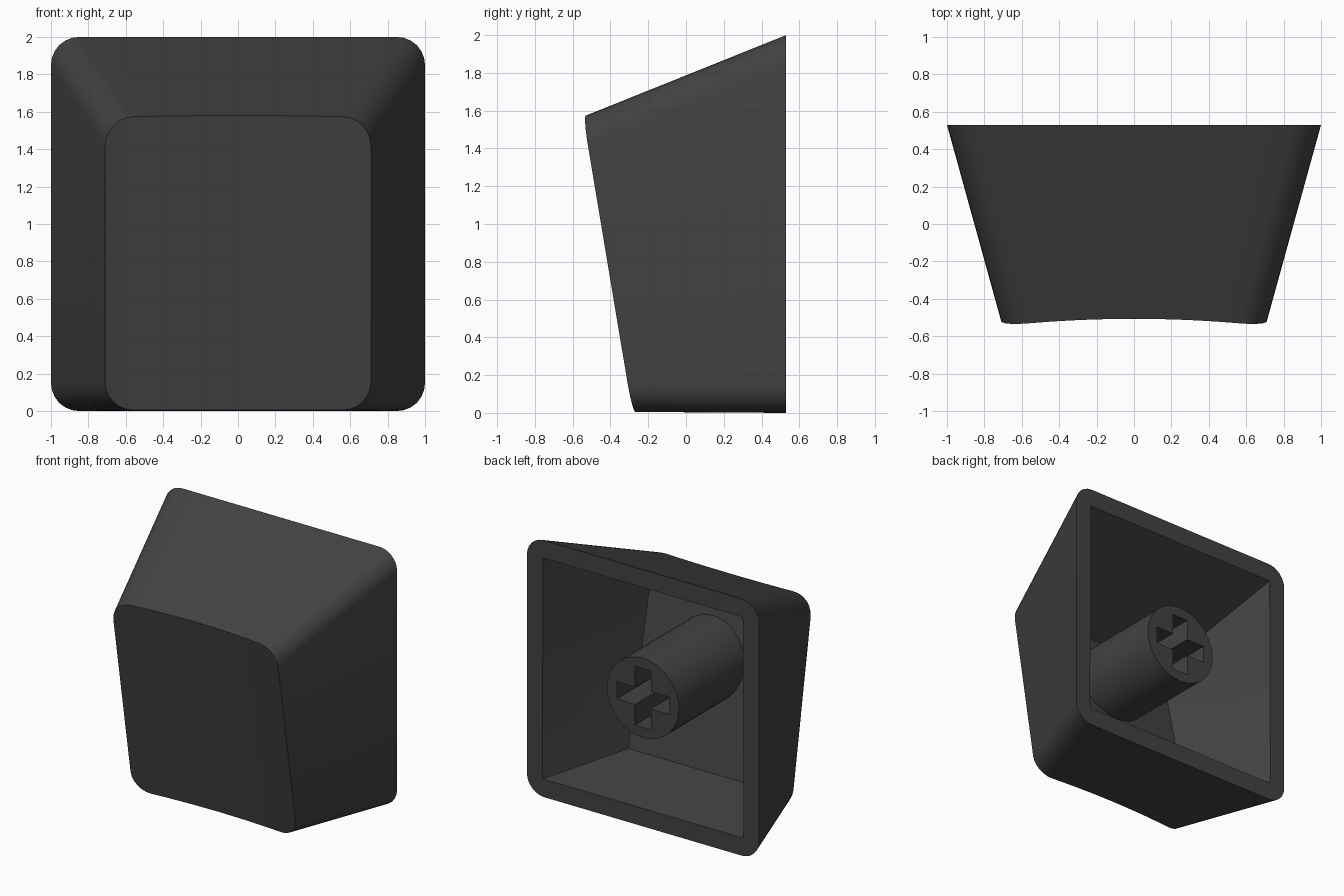
import bpy, bmesh, math
from mathutils import Vector, Matrix

if "Cube" in bpy.data.objects:
    bpy.data.objects.remove(bpy.data.objects["Cube"], do_unlink=True)

BACK = 0.53          # y of the open rim

plastic = bpy.data.materials.new("dark grey plastic")
plastic.use_nodes = True
colour = (0.055, 0.055, 0.055, 1)
plastic.diffuse_color = colour
plastic.node_tree.nodes["Principled BSDF"].inputs["Base Color"].default_value = colour


def make_object(name, bm):
    bmesh.ops.recalc_face_normals(bm, faces=bm.faces)
    mesh = bpy.data.meshes.new(name)
    bm.to_mesh(mesh)
    bm.free()
    mesh.materials.append(plastic)
    obj = bpy.data.objects.new(name, mesh)
    bpy.context.collection.objects.link(obj)
    return obj


def activate(obj):
    bpy.ops.object.select_all(action='DESELECT')
    obj.select_set(True)
    bpy.context.view_layer.objects.active = obj


def cut(obj, cutter):
    mod = obj.modifiers.new("cut", 'BOOLEAN')
    mod.operation, mod.solver, mod.object = 'DIFFERENCE', 'EXACT', cutter
    activate(obj)
    bpy.ops.object.modifier_apply(modifier=mod.name)
    bpy.data.objects.remove(cutter, do_unlink=True)


def box(name, size, centre):
    bm = bmesh.new()
    bmesh.ops.create_cube(bm, size=1)
    bmesh.ops.scale(bm, vec=size, verts=bm.verts)
    bmesh.ops.translate(bm, vec=centre, verts=bm.verts)
    return make_object(name, bm)


def rounded_columns(w, r, corner=6, flat=10):
    """(x, inset) pairs from left to right across a rounded rectangle."""
    arc = [(w - r + r * math.cos(a), r - r * math.sin(a))
           for a in (math.pi / 2 * i / corner for i in range(corner + 1))]
    middle = [((w - r) * (1 - 2 * i / flat), 0) for i in range(1, flat)]
    return [(-x, d) for x, d in arc] + middle[::-1] + arc[::-1]


def front_point(x, z, w=0.71):
    """Tilted front face with a shallow cylindrical dish."""
    return (x, -0.283 - 0.167 * z + 0.04 * (1 - (x / w) ** 2), z)


# Outer shell: vertical strips on the front and back, lofted together
bm = bmesh.new()
front_top, front_low, back_top, back_low = [], [], [], []
for x, d in rounded_columns(0.71, 0.15):
    crown = 0.01 * (1 - (x / 0.71) ** 2)
    front_top.append(bm.verts.new(front_point(x, 1.57 + crown - d)))
    front_low.append(bm.verts.new(front_point(x, 0.005 + d)))
for x, d in rounded_columns(1.0, 0.15):
    back_top.append(bm.verts.new((x, BACK, 2 - d)))
    back_low.append(bm.verts.new((x, BACK, d)))
for i in range(len(front_top) - 1):
    bm.faces.new((front_top[i], front_top[i + 1], front_low[i + 1], front_low[i]))
front_loop = front_top + front_low[::-1]
back_loop = back_top + back_low[::-1]
for i in range(len(front_loop)):
    j = (i + 1) % len(front_loop)
    bm.faces.new((front_loop[i], front_loop[j], back_loop[j], back_loop[i]))
bm.faces.new(back_loop)
shell = make_object("cap_shell", bm)

# Tapered cavity, run slightly past the rim for a clean cut
bm = bmesh.new()
for sx in (-1, 1):
    for rim_z, deep in ((0.14, (-0.09, 0.22)), (1.86, (-0.354, 1.39))):
        rim = Vector((sx * 0.86, BACK, rim_z))
        floor = Vector((sx * 0.56, *deep))
        bm.verts.new(floor)
        bm.verts.new(rim + (rim - floor) * (0.05 / (BACK - deep[0])))
bmesh.ops.convex_hull(bm, input=bm.verts)
cut(shell, make_object("cavity_cutter", bm))

# Hollow-cross stem
bm = bmesh.new()
bmesh.ops.create_cone(bm, cap_ends=True, segments=48, radius1=0.31, radius2=0.31,
                      depth=BACK + 0.34,
                      matrix=Matrix.Translation((0, (BACK - 0.34) / 2, 1))
                      @ Matrix.Rotation(math.pi / 2, 4, 'X'))
stem = make_object("stem", bm)
for size in ((0.45, 1.2, 0.135), (0.135, 1.2, 0.46)):
    cut(stem, box("cross_cutter", size, (0, BACK + 0.05, 1)))

# Smooth shading with crisp edges
for obj in (shell, stem):
    activate(obj)
    bpy.ops.object.shade_smooth_by_angle(angle=math.radians(30))
